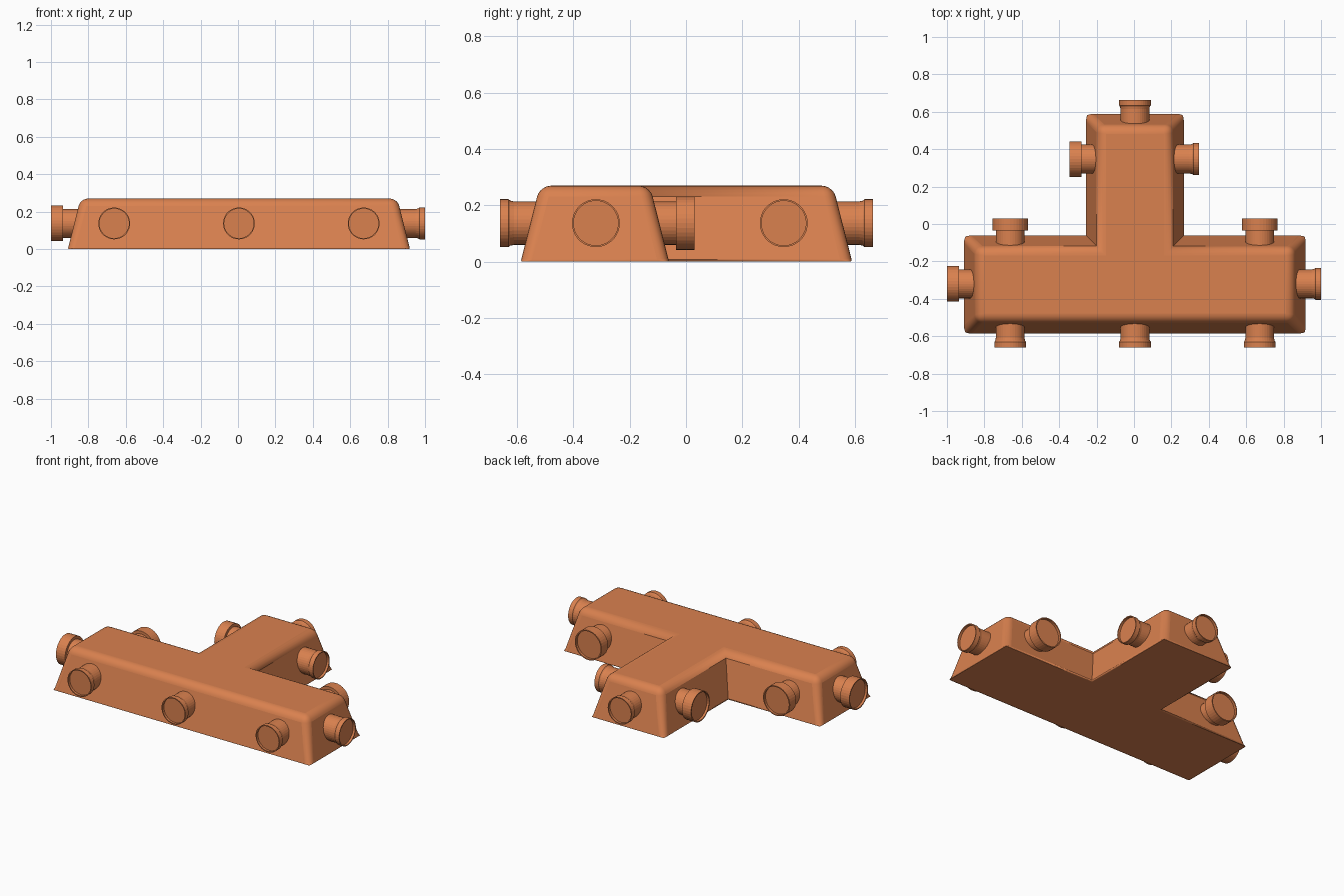
import bpy, bmesh, math
from mathutils import Matrix, Vector

cube = bpy.data.objects.get("Cube")
if cube:
    bpy.data.objects.remove(cube, do_unlink=True)

copper = bpy.data.materials.new("copper_orange")
copper.use_nodes = True
COLOR = (0.7, 0.22, 0.078, 1)
copper.diffuse_color = COLOR
copper.node_tree.nodes["Principled BSDF"].inputs["Base Color"].default_value = COLOR

CX = 0.005            # centre line of the body
HEIGHT, TAPER = 0.27, 0.068
PIPE_Z = 0.137


def make_object(name, bm):
    bmesh.ops.recalc_face_normals(bm, faces=bm.faces)
    mesh = bpy.data.meshes.new(name)
    bm.to_mesh(mesh)
    bm.free()
    mesh.materials.append(copper)
    obj = bpy.data.objects.new(name, mesh)
    bpy.context.collection.objects.link(obj)
    return obj


def t_outline(inset):
    """T-shaped plan, drawn in by a constant distance on every side."""
    bar, stem = 0.915 - inset, 0.263 - inset
    front, notch, back = -0.587 + inset, -0.06 - inset, 0.59 - inset
    half = [(bar, front), (bar, notch), (stem, notch), (stem, back)]
    return half + [(-x, y) for x, y in reversed(half)]


# Tapered T-shaped body with rounded outer edges
bm = bmesh.new()
low = [bm.verts.new((CX + x, y, 0)) for x, y in t_outline(0)]
high = [bm.verts.new((CX + x, y, HEIGHT)) for x, y in t_outline(TAPER)]
bm.faces.new(low[::-1])
bm.faces.new(high)
count = len(low)
for i in range(count):
    j = (i + 1) % count
    bm.faces.new((low[i], low[j], high[j], high[i]))
bmesh.ops.recalc_face_normals(bm, faces=bm.faces)
weight = bm.edges.layers.float.new("bevel_weight_edge")
for edge in bm.edges:
    if edge.is_convex:
        on_floor = all(v.co.z < 0.01 for v in edge.verts)
        edge[weight] = 0.2 if on_floor else 1.0
body = make_object("junction_body", bm)
bevel = body.modifiers.new("rounded_edges", "BEVEL")
bevel.limit_method = "WEIGHT"
bevel.width = 0.04
bevel.segments = 5
bpy.context.view_layer.objects.active = body
body.select_set(True)
bpy.ops.object.shade_smooth_by_angle(angle=math.radians(35))
body.select_set(False)

# Connector profiles: (radius, distance back from the open end)
WIDE = [(0, 0.015), (0.088, 0.015), (0.088, 0), (0.095, 0),
        (0.095, 0.065), (0.077, 0.065), (0.077, 0.19), (0, 0.19)]
SLIM = [(0, 0.015), (0.079, 0.015), (0.079, 0), (0.085, 0),
        (0.085, 0.03), (0.08, 0.036), (0.077, 0.05), (0.077, 0.17), (0, 0.17)]


def connector(name, profile, x, y, direction):
    """Turned pipe whose open end is at x, y and faces the direction."""
    bm = bmesh.new()
    verts = [bm.verts.new((r, 0, -d)) for r, d in profile]
    edges = [bm.edges.new(pair) for pair in zip(verts, verts[1:])]
    bmesh.ops.spin(bm, geom=verts + edges, cent=(0, 0, 0), axis=(0, 0, 1),
                   angle=math.tau, steps=36)
    bmesh.ops.remove_doubles(bm, verts=bm.verts, dist=0.0001)
    turn = Vector(direction).to_track_quat("Z", "Y").to_matrix().to_4x4()
    bmesh.ops.transform(bm, verts=bm.verts,
                        matrix=Matrix.Translation((x, y, PIPE_Z)) @ turn)
    return make_object(name, bm)


LEFT, RIGHT = (1, 0, 0), (-1, 0, 0)
FRONT, BACK = (0, -1, 0), (0, 1, 0)

# Front row of slim connectors, and wide ones behind the bar
for side, offset in (("right", -0.667), ("middle", 0), ("left", 0.667)):
    connector("front_connector_" + side, SLIM, CX + offset, -0.66, FRONT)
    if offset:
        connector("rear_connector_" + side, WIDE, CX + offset, 0.03, BACK)

# Bar ends, stem sides and stem end
connector("bar_end_connector_right", WIDE, -1, -0.32, RIGHT)
connector("bar_end_connector_left", SLIM, 1, -0.32, LEFT)
connector("stem_connector_right", WIDE, -0.345, 0.347, RIGHT)
connector("stem_connector_left", SLIM, 0.347, 0.347, LEFT)
connector("stem_end_connector", SLIM, CX, 0.664, BACK)
